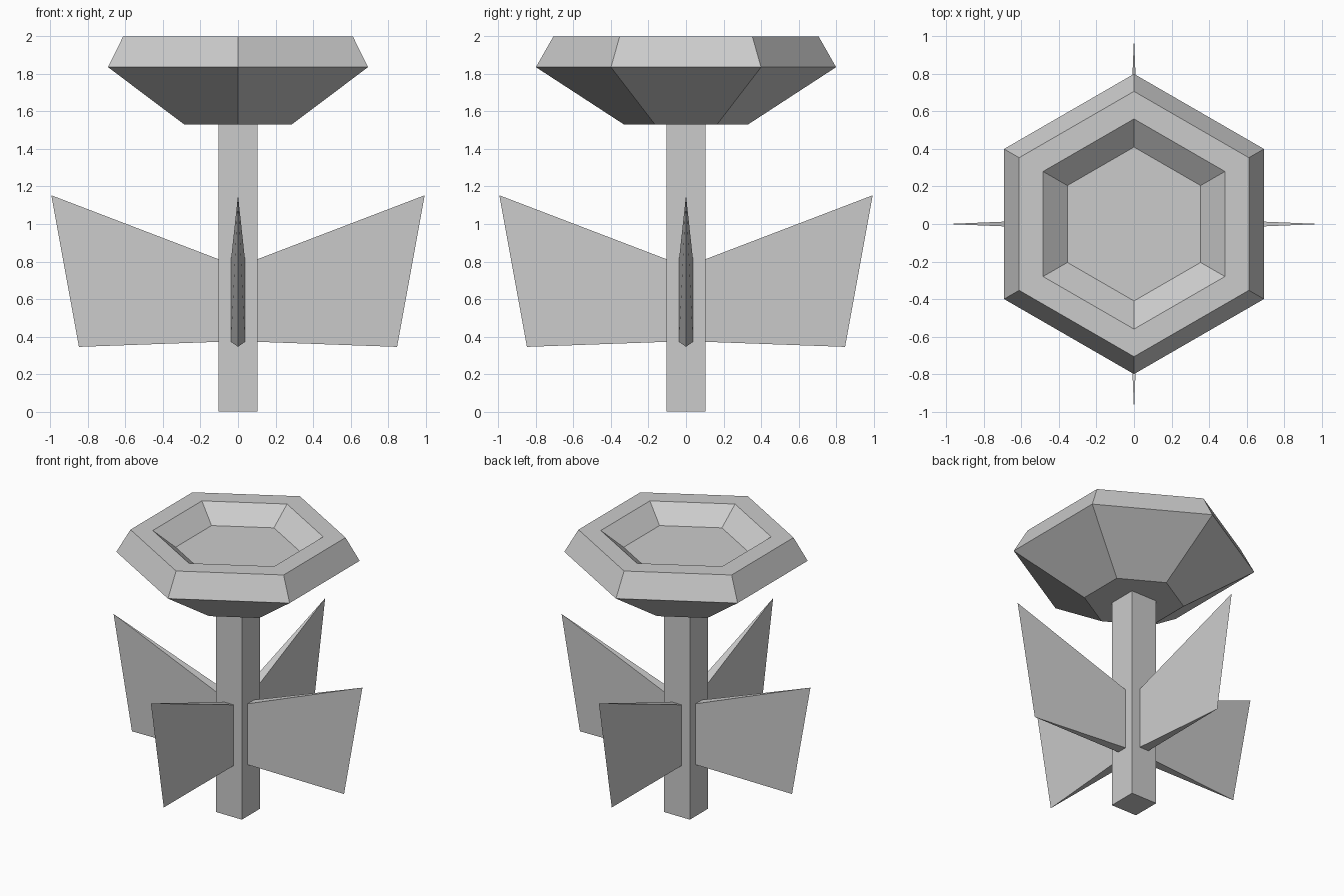
import bpy
from math import sin, cos, radians, pi
from mathutils import Matrix, Vector

if "Cube" in bpy.data.objects:
    bpy.data.objects.remove(bpy.data.objects["Cube"])


def add_mesh(name, verts, faces):
    mesh = bpy.data.meshes.new(name)
    mesh.from_pydata(verts, [], faces)
    mesh.update()
    obj = bpy.data.objects.new(name, mesh)
    bpy.context.collection.objects.link(obj)
    return obj


def loft(name, profile, sides, start):
    """Stack regular polygons (radius, z) from the bottom up and cap both ends."""
    verts = [(r * cos(start + 2 * pi * i / sides), r * sin(start + 2 * pi * i / sides), z)
             for r, z in profile for i in range(sides)]
    faces = [tuple(reversed(range(sides)))]
    for k in range(len(profile) - 1):
        a, b = k * sides, (k + 1) * sides
        for i in range(sides):
            j = (i + 1) % sides
            faces.append((a + i, a + j, b + j, b + i))
    last = (len(profile) - 1) * sides
    faces.append(tuple(range(last, last + sides)))
    return add_mesh(name, verts, faces)


# Square stem
half = 0.103
loft("stem", [(half * 2 ** 0.5, 0), (half * 2 ** 0.5, 1.53)], 4, radians(45))

# Hexagonal flower head with a recessed top
loft("flower_head",
     [(0.33, 1.53), (0.80, 1.836), (0.707, 2.0), (0.56, 2.0), (0.41, 1.885)],
     6, radians(30))

# Four wedge-shaped leaves tapering to a knife edge
t = 0.037
leaf_verts = [(half, -t, 0.372), (half, t, 0.372), (half, t, 0.812), (half, -t, 0.812),
              (0.848, 0, 0.345), (0.995, 0, 1.153)]
leaf_faces = [(0, 3, 2, 1), (0, 4, 5, 3), (1, 2, 5, 4), (0, 1, 4), (3, 5, 2)]
for i, side in enumerate(("right", "back", "left", "front")):
    turn = Matrix.Rotation(i * pi / 2, 3, 'Z')
    add_mesh("leaf_" + side, [turn @ Vector(v) for v in leaf_verts], leaf_faces)
